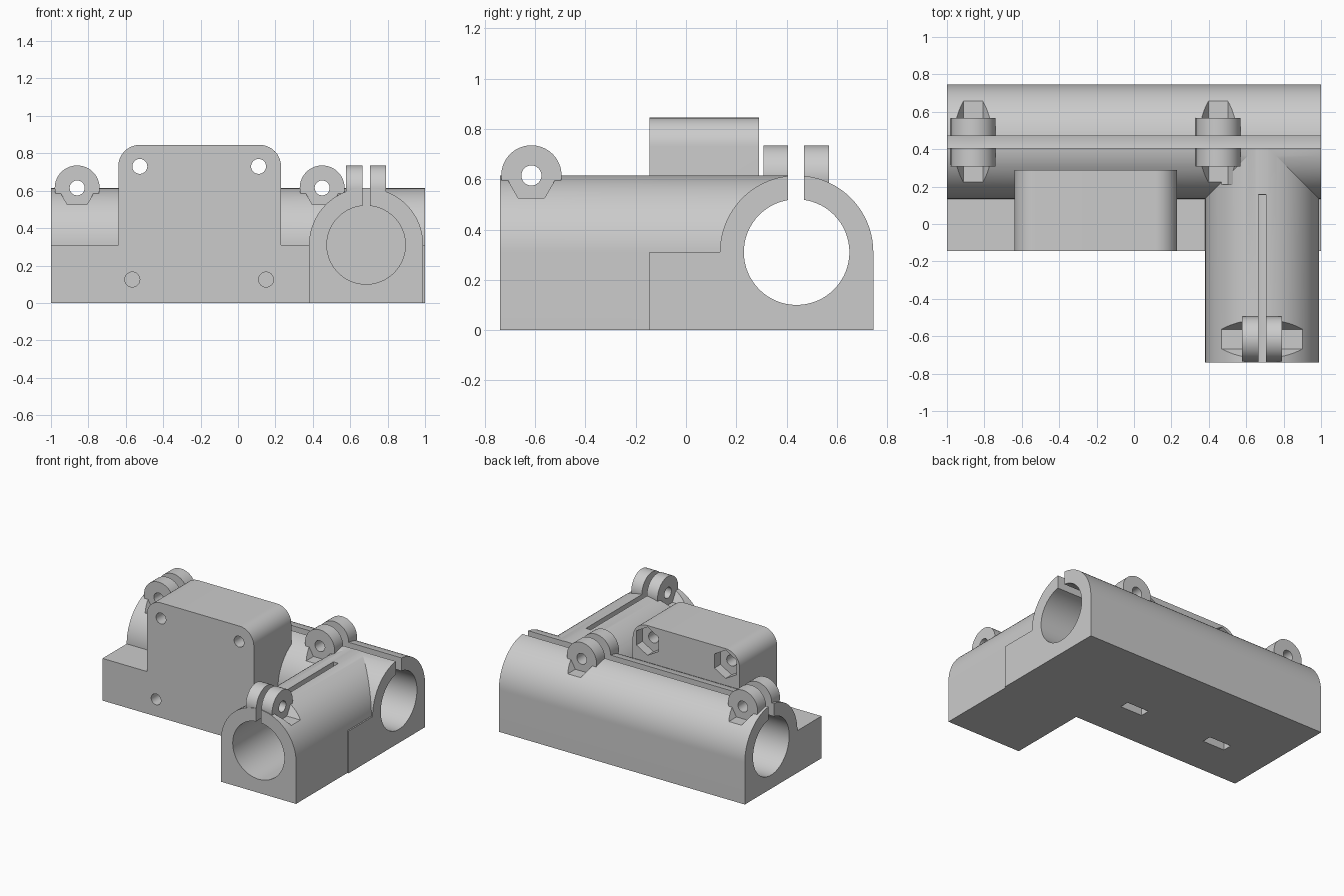
import bpy
import bmesh
from math import sin, cos, pi, radians

if "Cube" in bpy.data.objects:
    bpy.data.objects.remove(bpy.data.objects["Cube"])

grey = bpy.data.materials.new("plain_grey")
grey.use_nodes = True
COLOUR = (0.6, 0.6, 0.6, 1)
grey.diffuse_color = COLOUR
grey.node_tree.nodes["Principled BSDF"].inputs["Base Color"].default_value = COLOUR

R, BORE = 0.305, 0.21           # tube outer and inner radius
AXIS_Z = 0.31                   # height of both tube axes
MAIN_Y, FRONT_X = 0.44, 0.685   # positions of the tube axes
EAR_Z, EAR_R, HOLE_R, HEX_R = 0.615, 0.12, 0.04, 0.104


def arc(cx, cz, r, start=0, end=360, n=64):
    full = end - start == 360
    steps = n if full else n + 1
    return [(cx + r * cos(radians(start + (end - start) * i / n)),
             cz + r * sin(radians(start + (end - start) * i / n))) for i in range(steps)]


def rect(x0, x1, z0, z1):
    return [(x0, z0), (x1, z0), (x1, z1), (x0, z1)]


def arch(c):
    """Flat-bottomed outline with a half-round top."""
    return [(c - R, 0), (c + R, 0)] + arc(c, AXIS_Z, R, 0, 180)


def prism(name, outline, axis, a, b):
    """Extrude a (side, height) outline along x or y from a to b."""
    bm = bmesh.new()
    def place(p, t):
        return (t, p[0], p[1]) if axis == "x" else (p[0], t, p[1])
    ends = [[bm.verts.new(place(p, t)) for p in outline] for t in (a, b)]
    for ring in ends:
        bm.faces.new(ring)
    n = len(outline)
    for i in range(n):
        j = (i + 1) % n
        bm.faces.new((ends[0][i], ends[0][j], ends[1][j], ends[1][i]))
    bmesh.ops.recalc_face_normals(bm, faces=bm.faces)
    mesh = bpy.data.meshes.new(name)
    bm.to_mesh(mesh)
    bm.free()
    mesh.materials.append(grey)
    obj = bpy.data.objects.new(name, mesh)
    bpy.context.collection.objects.link(obj)
    return obj


# Main tube housing
body = prism("clamp_body", arch(MAIN_Y), "x", -1, 1)
bpy.context.view_layer.objects.active = body
body.select_set(True)


def combine(tool, operation):
    mod = body.modifiers.new(tool.name, "BOOLEAN")
    mod.object, mod.operation, mod.solver = tool, operation, "EXACT"
    bpy.ops.object.modifier_apply(modifier=mod.name)
    bpy.data.objects.remove(tool)


def add(*args):
    combine(prism(*args), "UNION")


def cut(*args):
    combine(prism(*args), "DIFFERENCE")


# Base slab, front tube housing and mounting block
add("base_slab", rect(-0.145, MAIN_Y, 0, AXIS_Z), "x", -1, 1)
add("front_tube", arch(FRONT_X), "y", -0.74, MAIN_Y)
block = ([(-0.64, 0), (0.23, 0)] + arc(0.115, 0.73, 0.115, 0, 90, 16)
         + arc(-0.525, 0.73, 0.115, 90, 180, 16))
add("mounting_block", block, "y", -0.145, 0.29)

# Clamp ears: (position along tube, extrusion axis, tube centre, half width)
ears = [(-0.86, "y", MAIN_Y - 0.002, 0.13), (0.45, "y", MAIN_Y - 0.002, 0.13),
        (-0.615, "x", FRONT_X, 0.107)]
for pos, axis, mid, half in ears:
    add("clamp_ears", arc(pos, EAR_Z, EAR_R), axis, mid - half, mid + half)

# Tube bores and clamping slots
cut("main_bore", arc(MAIN_Y, AXIS_Z, BORE), "x", -1.1, 1.1)
cut("front_bore", arc(FRONT_X, AXIS_Z, BORE), "y", -0.8, 0.155)
cut("main_slot", rect(0.405, 0.47, 0.42, 0.9), "x", -1.1, 1.1)
cut("front_slot", rect(0.665, 0.705, 0.42, 0.9), "y", -0.8, 0.157)

# Bolt holes and hexagonal clearance beside each ear
for pos, axis, mid, half in ears:
    cut("ear_hole", arc(pos, EAR_Z, HOLE_R, n=32), axis, mid - 0.24, mid + 0.24)
    for side in (-1, 1):
        cut("hex_clearance", arc(pos, EAR_Z, HEX_R, n=6), axis,
            mid + side * half, mid + side * 0.228)

# Block upper holes with nut pockets behind
for x in (-0.525, 0.11):
    cut("upper_hole", arc(x, 0.73, HOLE_R, n=32), "y", -0.3, 0.4)
    cut("nut_pocket", arc(x, 0.73, HEX_R, 30, 390, 6), "y", 0.22, 0.4)

# Block lower holes with nut slots open below
for x in (-0.565, 0.15):
    cut("lower_hole", arc(x, 0.125, HOLE_R, n=32), "y", -0.3, 0.25)
    cut("nut_slot", rect(x - 0.09, x + 0.09, -0.1, 0.22), "y", 0.15, 0.22)

bpy.ops.object.shade_smooth_by_angle(angle=radians(20))
